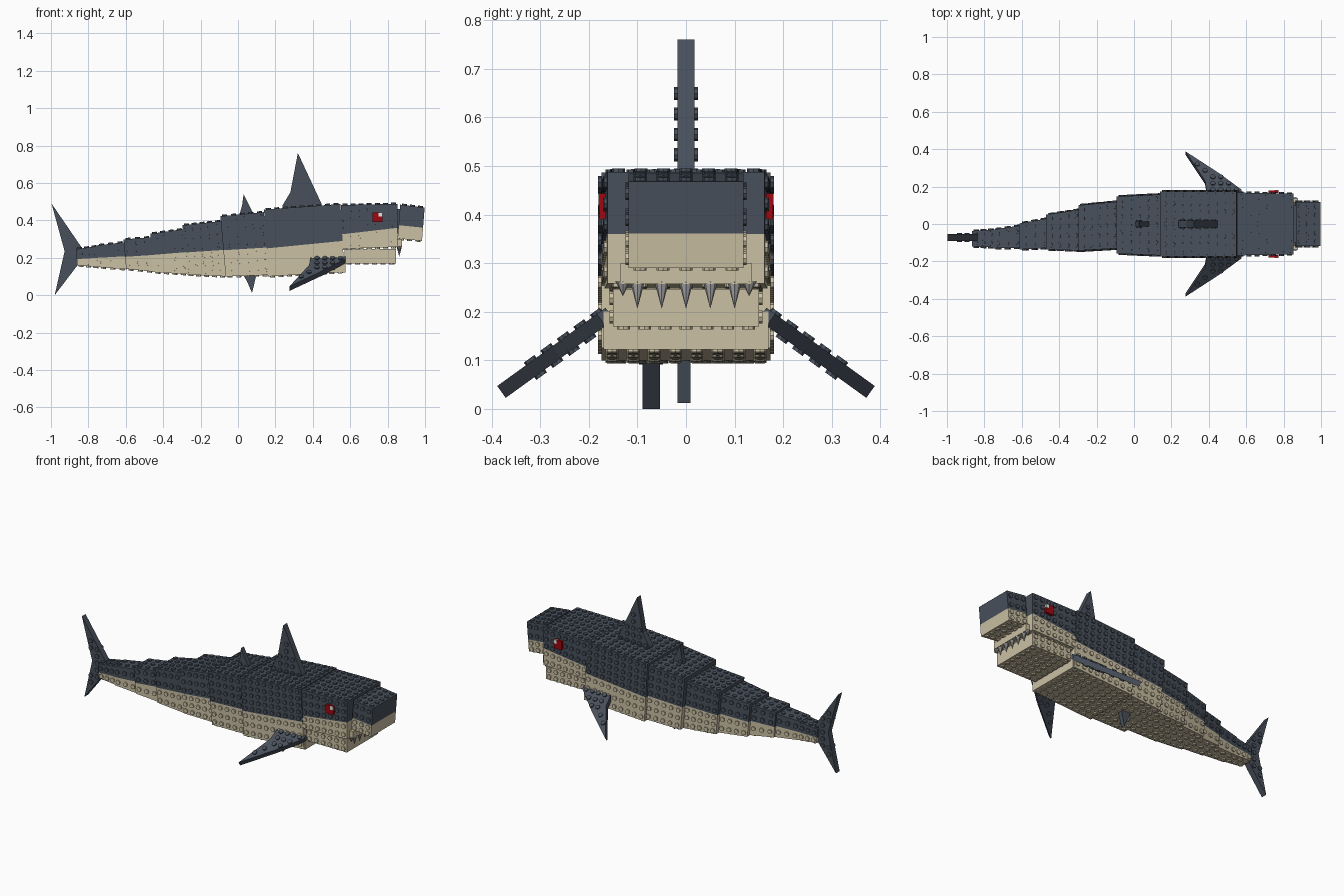
import bpy, bmesh, math
from mathutils import Vector, Matrix

if "Cube" in bpy.data.objects:
    bpy.data.objects.remove(bpy.data.objects["Cube"], do_unlink=True)


def material(name, rgb):
    m = bpy.data.materials.new(name)
    m.use_nodes = True
    m.diffuse_color = (*rgb, 1)
    m.node_tree.nodes["Principled BSDF"].inputs["Base Color"].default_value = (*rgb, 1)
    return m


SLATE = material("slate grey", (.064, .08, .105))
TAN = material("tan", (.6, .53, .37))
TOOTH = material("tooth grey", (.42, .42, .43))
RED = material("eye red", (.35, .002, .005))
WHITE = material("white", (.85, .85, .85))

PITCH, RADIUS, HEIGHT = .046, .0135, .007


def finish(bm, name, mat):
    bmesh.ops.recalc_face_normals(bm, faces=bm.faces)
    mesh = bpy.data.meshes.new(name)
    bm.to_mesh(mesh)
    bm.free()
    mesh.materials.append(mat)
    obj = bpy.data.objects.new(name, mesh)
    bpy.context.collection.objects.link(obj)
    return obj


def add_stud(bm, pos, normal):
    turn = normal.to_track_quat('Z', 'Y').to_matrix().to_4x4()
    bmesh.ops.create_cone(bm, cap_ends=True, segments=8, radius1=RADIUS, radius2=RADIUS,
                          depth=HEIGHT * 2, matrix=Matrix.Translation(pos) @ turn)


def stud_face(bm, quad, centre):
    """Fill a four-sided face with an even grid of studs."""
    a, b, c, d = quad
    normal = (b - a).cross(d - a).normalized()
    if normal.dot(a - centre) < 0:
        normal.negate()
    nu = max(1, round((b - a).length / PITCH))
    nv = max(1, round((d - a).length / PITCH))
    for i in range(nu):
        for j in range(nv):
            u, v = (i + .5) / nu, (j + .5) / nv
            add_stud(bm, a.lerp(b, u).lerp(d.lerp(c, u), v), normal)


FACES = {"right": (0, 1, 3, 2), "left": (4, 5, 7, 6), "back": (0, 2, 6, 4),
         "front": (1, 3, 7, 5), "bottom": (0, 1, 5, 4), "top": (2, 3, 7, 6)}


def block(name, mat, xs, bottoms, tops, rights, lefts, studded=(), lean=0, mid=0):
    """Tapered brick: each pair gives the value at the tail end and the nose end."""
    pts = []
    for side in (rights, lefts):
        for level in (bottoms, tops):
            for e in (0, 1):
                pts.append(Vector((xs[e] + lean * (level[e] - mid), side[e], level[e])))
    bm = bmesh.new()
    verts = [bm.verts.new(p) for p in pts]
    for idx in FACES.values():
        bm.faces.new([verts[i] for i in idx])
    centre = sum(pts, Vector()) / len(pts)
    for f in studded:
        stud_face(bm, [pts[i] for i in FACES[f]], centre)
    return finish(bm, name, mat)


def box(name, mat, x0, x1, half, z0, z1, studded=()):
    return block(name, mat, (x0, x1), (z0, z0), (z1, z1), (-half, -half), (half, half), studded)


def inside(p, poly, margin):
    """True when p lies in the polygon, at least margin from every edge."""
    hit = False
    for a, b in zip(poly, poly[1:] + poly[:1]):
        a, b = Vector(a), Vector(b)
        t = max(0, min(1, (p - a).dot(b - a) / (b - a).length_squared))
        if (p - a.lerp(b, t)).length < margin:
            return False
        if (a.y > p.y) != (b.y > p.y) and p.x < a.x + (p.y - a.y) * (b.x - a.x) / (b.y - a.y):
            hit = not hit
    return hit


def fin(name, poly, thick, matrix):
    """Flat fin with studs on both faces; poly is in the matrix's local xy plane."""
    bm = bmesh.new()
    loops = [[bm.verts.new((x, y, s * thick / 2)) for x, y in poly] for s in (-1, 1)]
    for loop in loops:
        bm.faces.new(loop)
    n = len(poly)
    for i in range(n):
        j = (i + 1) % n
        bm.faces.new((loops[0][i], loops[0][j], loops[1][j], loops[1][i]))
    step = .042
    x0, y0 = (min(p[k] for p in poly) for k in (0, 1))
    for i in range(12):
        for j in range(12):
            p = Vector((x0 + (i + .5) * step, y0 + (j + .5) * step))
            if inside(p, poly, RADIUS * .9):
                for s in (-1, 1):
                    add_stud(bm, Vector((*p, s * thick / 2)), Vector((0, 0, s)))
    bm.transform(matrix)
    return finish(bm, name, SLATE)


# Body segments: x, bottom, colour split, top, right side, left side
SEGMENTS = [
    ("snout", .08, (.86, .992), (.303, .29), (.374, .361), (.484, .468), (-.118, -.118), (.118, .118)),
    ("head", 0, (.55, .853), (.247, .258), (.325, .36), (.482, .488), (-.168, -.162), (.168, .162)),
    ("chest", -.06, (.15, .56), (.1, .125), (.25, .29), (.458, .487), (-.174, -.174), (.174, .174)),
    ("belly", -.09, (-.08, .155), (.1, .108), (.24, .255), (.422, .444), (-.158, -.168), (.147, .158)),
    ("waist", -.09, (-.285, -.075), (.11, .1), (.228, .242), (.374, .396), (-.142, -.13), (.1, .12)),
    ("rear_body", -.09, (-.46, -.28), (.123, .112), (.215, .23), (.328, .353), (-.136, -.142), (.05, .077)),
    ("tail_base", -.09, (-.605, -.455), (.14, .125), (.205, .215), (.298, .31), (-.136, -.128), (.003, .03)),
    ("tail_middle", -.09, (-.75, -.6), (.15, .138), (.2, .208), (.266, .283), (-.13, -.127), (-.03, -.008)),
    ("tail_end", -.09, (-.863, -.745), (.16, .15), (.193, .2), (.246, .262), (-.12, -.125), (-.037, -.03)),
]
for name, lean, xs, low, split, high, rights, lefts in SEGMENTS:
    mid = (low[0] + high[0]) / 2
    block(name + "_upper", SLATE, xs, split, high, rights, lefts, ("left", "right", "top"), lean, mid)
    block(name + "_lower", TAN, xs, low, split, rights, lefts, ("left", "right", "bottom"), lean, mid)

# Jaw, throat and the link behind the snout
box("lower_jaw", TAN, .57, .845, .15, .17, .247, ("left", "right", "bottom"))
box("throat_plate", TAN, .5, .575, .17, .122, .2)
box("snout_link", SLATE, .84, .87, .1, .33, .46)
box("upper_gum", TAN, .835, .876, .135, .257, .3)

# Teeth
bm = bmesh.new()
for k in range(-3, 4):
    outer = abs(k) == 3
    depth = .03 if outer else .056
    y = math.copysign(.13, k) if outer else k * .05
    bmesh.ops.create_cone(bm, cap_ends=True, segments=8, radius1=0, radius2=.015, depth=depth,
                          matrix=Matrix.Translation((.862, y, .262 - depth / 2)))
finish(bm, "teeth", TOOTH)

# Eyes
for side, tag in ((1, "left"), (-1, "right")):
    for part, mat, x0, x1, z0, z1, out in (("eye", RED, .72, .772, .39, .443, .179),
                                           ("eye_glint", WHITE, .752, .772, .42, .443, .181)):
        ys = (side * .165, side * .165), (side * out, side * out)
        block(f"{tag}_{part}", mat, (x0, x1), (z0, z0), (z1, z1), *ys)

# Upright fins, drawn in the xz plane
def upright(y):
    return Matrix.Translation((0, y, 0)) @ Matrix.Rotation(math.pi / 2, 4, 'X')

fin("dorsal_fin", [(.238, .46), (.446, .46), (.446, .49), (.32, .76), (.28, .55), (.238, .48)], .036, upright(0))
fin("second_dorsal_fin", [(.005, .42), (.085, .43), (.03, .54), (.022, .48)], .028, upright(0))
fin("anal_fin", [(.025, .115), (.1, .115), (.075, .012), (.05, .07)], .027, upright(-.004))
fin("tail_fin", [(-.836, .255), (-.997, .49), (-.927, .235), (-.98, 0), (-.858, .16)], .036, upright(-.072))

# Pectoral fins, sloping down and outward
PECTORAL = [(.275, .265), (.38, .07), (.39, -.01), (.575, -.01), (.575, .012), (.45, .125)]
for side, tag in ((1, "left"), (-1, "right")):
    out = Vector((0, side * .81, -.585)).normalized()
    along = Vector((1, 0, 0))
    frame = Matrix((along, out, along.cross(out))).transposed().to_4x4()
    fin(tag + "_pectoral_fin", PECTORAL, .03, Matrix.Translation((0, side * .165, .19)) @ frame)
